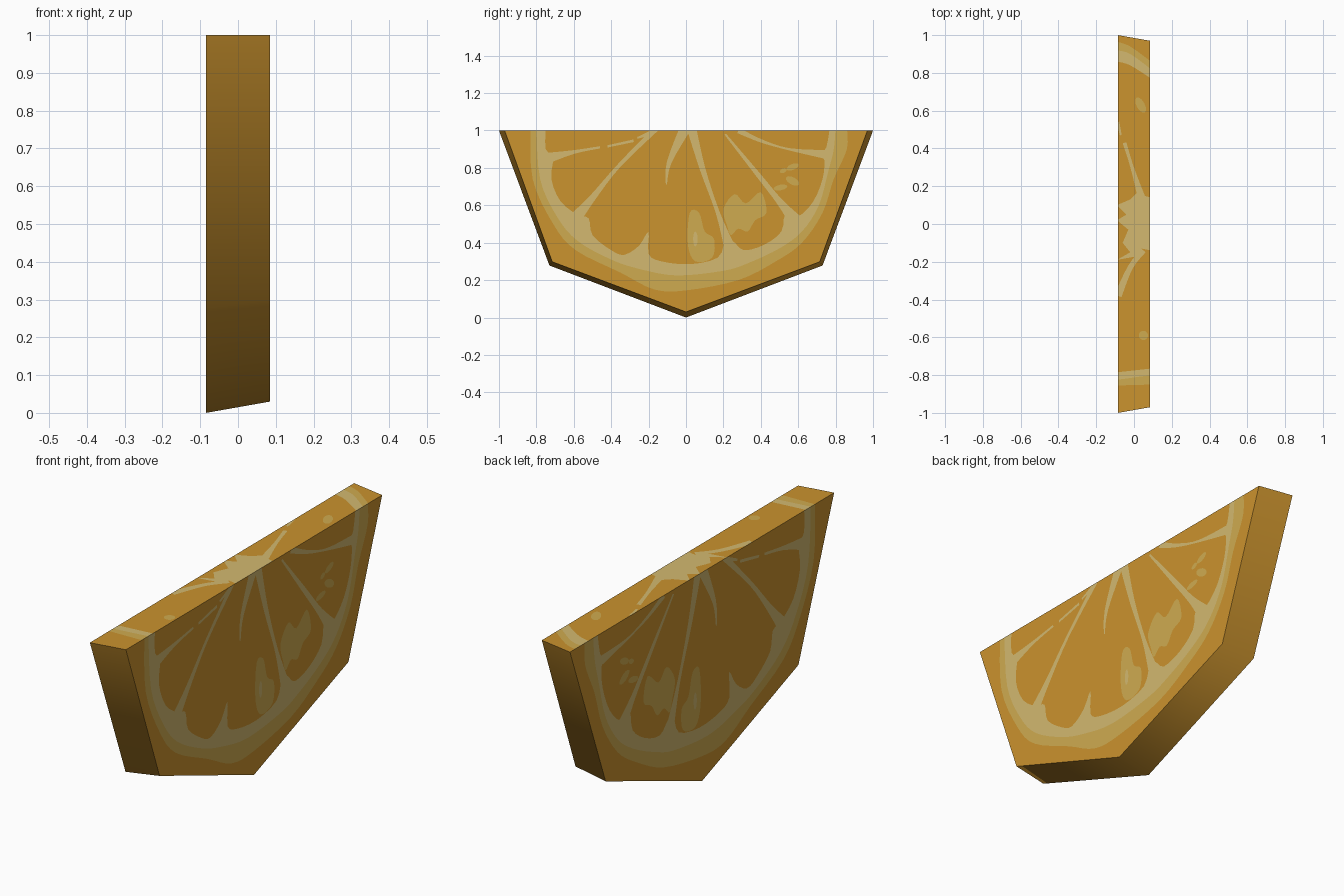
import bpy, math
from mathutils import Vector
from mathutils.geometry import delaunay_2d_cdt

if "Cube" in bpy.data.objects:
    bpy.data.objects.remove(bpy.data.objects["Cube"])

X = 0.085


def material(name, r, g, b):
    m = bpy.data.materials.new(name)
    m.diffuse_color = [((c / 255 + 0.055) / 1.055) ** 2.4 for c in (r, g, b)] + [1]
    m.use_nodes = True
    m.node_tree.nodes["Principled BSDF"].inputs["Base Color"].default_value = m.diffuse_color
    return m


MATS = [material("orange flesh", 203, 147, 46),
        material("light flesh", 207, 171, 80),
        material("pale pith", 211, 185, 112)]
FLESH, LIGHT, PITH = range(3)


def smooth(pts, closed=False, n=4):
    """Catmull-Rom curve through the points."""
    p = [Vector(q) for q in pts]
    k = len(p)
    get = (lambda i: p[i % k]) if closed else (lambda i: p[max(0, min(k - 1, i))])
    out = []
    for i in range(k if closed else k - 1):
        a, b, c, d = (get(i + j) for j in (-1, 0, 1, 2))
        for s in range(n):
            t = s / n
            out.append(0.5 * (2 * b + (c - a) * t + (2 * a - 5 * b + 4 * c - d) * t * t
                              + (3 * b - a - 3 * c + d) * t ** 3))
    return out if closed else out + [p[-1]]


def strip(*pts):
    """Tapered band from (u, v, width) points."""
    c = smooth(pts)
    left, right = [], []
    for i, q in enumerate(c):
        d = (c[min(i + 1, len(c) - 1)] - c[max(i - 1, 0)]).xy.normalized()
        n = Vector((-d.y, d.x)) * q.z / 2
        left.append(q.xy + n)
        right.append(q.xy - n)
    return left + right[::-1]


def spot(u, v, ru, rv, turn=0):
    c, s = math.cos(turn), math.sin(turn)
    ring = [(ru * math.cos(a), rv * math.sin(a)) for a in (i * math.tau / 12 for i in range(12))]
    return [Vector((u + x * c - y * s, v + x * s + y * c)) for x, y in ring]


def inside(p, poly):
    hit = False
    for a, b in zip(poly, poly[1:] + poly[:1]):
        if (a[1] > p.y) != (b[1] > p.y) and p.x < a[0] + (p.y - a[1]) * (b[0] - a[0]) / (b[1] - a[1]):
            hit = not hit
    return hit


def make(name, verts, faces):
    me = bpy.data.meshes.new(name)
    me.from_pydata(verts, [], faces)
    for m in MATS:
        me.materials.append(m)
    ob = bpy.data.objects.new(name, me)
    bpy.context.collection.objects.link(ob)
    return me


def painted_face(name, outline, layers, place, flip=False):
    """Flat face cut along the layer outlines; the last layer that covers a piece colours it."""
    verts, edges = [], []
    for poly in [outline] + [l[1] for l in layers]:
        s, k = len(verts), len(poly)
        verts += [Vector(q) for q in poly]
        edges += [(s + i, s + (i + 1) % k) for i in range(k)]
    v, _, tris, *_ = delaunay_2d_cdt(verts, edges, [], 0, 1e-5)
    faces, mats = [], []
    for t in tris:
        c = sum((v[i] for i in t), Vector((0, 0))) / len(t)
        if inside(c, outline):
            faces.append(t[::-1] if flip else t)
            mats.append(next((m for m, poly in reversed(layers) if inside(c, poly)), FLESH))
    me = make(name, [place(q) for q in v], faces)
    me.polygons.foreach_set("material_index", mats)
    me.update()


# Half-octagon profiles of the two cut sides (y, z)
back = [(-1, 1), (-.73, .278), (0, 0), (.73, .278), (1, 1)]
front = [(-.97, 1), (-.715, .298), (0, .03), (.715, .298), (.97, 1)]

# Rind
rind = make("rind", [(-X, *p) for p in back] + [(X, *p) for p in front],
            [(i, i + 1, i + 6, i + 5) for i in range(4)])
rind.polygons.foreach_set("use_smooth", [True] * 4)

# Pith ring, flesh and membranes of the cut sides
outer = smooth([(-.83, 1.02), (-.82, .74), (-.71, .5), (-.59, .36), (-.35, .24), (-.17, .15), (0, .145),
                (.28, .2), (.48, .3), (.62, .4), (.73, .56), (.79, .74), (.86, .9), (.86, 1.02)])
pith = smooth([(-.8, 1.02), (-.78, .74), (-.69, .54), (-.58, .41), (-.4, .31), (-.25, .26), (-.05, .225),
               (.2, .25), (.33, .29), (.5, .37), (.62, .46), (.71, .6), (.76, .78), (.79, .9), (.8, 1.02)])
flesh = smooth([(-.75, 1.02), (-.75, .9), (-.71, .86), (-.72, .74), (-.67, .62), (-.58, .55), (-.52, .53),
                (-.5, .44), (-.4, .36), (-.33, .335), (-.25, .385), (-.2, .46), (-.2, .34), (-.13, .3),
                (.02, .285), (.17, .32), (.21, .41), (.25, .41), (.31, .36), (.42, .39), (.51, .46),
                (.53, .55), (.6, .54), (.68, .62), (.73, .74), (.74, .84), (.72, .87), (.75, .91),
                (.77, 1.02)], n=3)
side = [(LIGHT, outer), (PITH, pith), (FLESH, flesh)]
side += [(PITH, strip(*m)) for m in (
    [(-.75, .85, .06), (-.6, .885, .02), (-.46, .91, .012)],
    [(-.42, .915, .012), (-.28, .945, .014)],
    [(-.26, .96, .01), (-.17, .995, .025)],
    [(-.6, .52, .07), (-.5, .64, .035), (-.36, .81, .02), (-.16, 1.01, .03)],
    [(-.105, .71, .006), (-.09, .83, .025), (0, 1.02, .06)],
    [(.03, 1.01, .05), (.09, .79, .03), (.17, .56, .022), (.235, .37, .06)],
    [(.21, .98, .01), (.38, .77, .025), (.5, .62, .035), (.6, .5, .08)],
    [(.28, 1.0, .03), (.4, .945, .018), (.55, .9, .012), (.76, .87, .05)])]
# Juice patches and seeds
side += [(LIGHT, smooth([(.02, .56), (.07, .56), (.1, .46), (.15, .42), (.14, .32), (.05, .3), (.01, .39)], True)),
         (PITH, spot(.05, .42, .012, .04)),
         (LIGHT, smooth([(.2, .58), (.26, .66), (.32, .61), (.4, .67), (.43, .56), (.37, .52),
                         (.33, .46), (.28, .475), (.24, .44), (.22, .49)], True)),
         (LIGHT, spot(.505, .695, .038, .015, .2)), (LIGHT, spot(.57, .73, .04, .02, -.5)),
         (LIGHT, spot(.57, .805, .035, .016, .4)), (LIGHT, spot(.52, .785, .02, .012, .4))]

painted_face("right_cut_side", front, side, lambda q: (X, q.x, q.y))
k = 1.03  # the left side is slightly larger
larger = [(m, [Vector((q[0] * k, 1 + (q[1] - 1) * k)) for q in poly]) for m, poly in side]
painted_face("left_cut_side", back, larger, lambda q: (-X, q.x, q.y), True)

# Top cut: pith bands at the ends, star-shaped core with branches
top = [
    (LIGHT, smooth([(-.09, .965), (-.02, .94), (.09, .86)]) + smooth([(.09, .77), (-.02, .84), (-.09, .86)])),
    (PITH, smooth([(-.09, .92), (-.02, .9), (.09, .82)]) + smooth([(.09, .77), (-.02, .84), (-.09, .86)])),
    (LIGHT, [(-.09, -.855), (.09, -.85), (.09, -.765), (-.09, -.785)]),
    (PITH, [(-.09, -.825), (.09, -.8), (.09, -.765), (-.09, -.785)]),
    (PITH, [(.09, .14), (.05, .15), (.02, .17), (-.02, .13), (-.09, .1), (-.04, .05), (-.09, .02),
            (-.03, -.03), (-.06, -.1), (-.02, -.15), (-.09, -.19), (.02, -.17), (.04, -.13), (.09, -.14)]),
    (PITH, strip((.04, .14, .04), (-.01, .3, .018), (-.05, .43, .02))),
    (PITH, strip((-.07, .47, .01), (-.085, .54, .015))),
    (PITH, strip((.05, -.14, .03), (-.02, -.23, .028), (-.085, -.38, .04))),
    (LIGHT, spot(.035, .63, .022, .045, .5)),
    (LIGHT, spot(.05, -.59, .025, .025))]
painted_face("top_cut", [(-X, -1), (X, -.97), (X, .97), (-X, 1)], top, lambda q: (q.x, q.y, 1))
